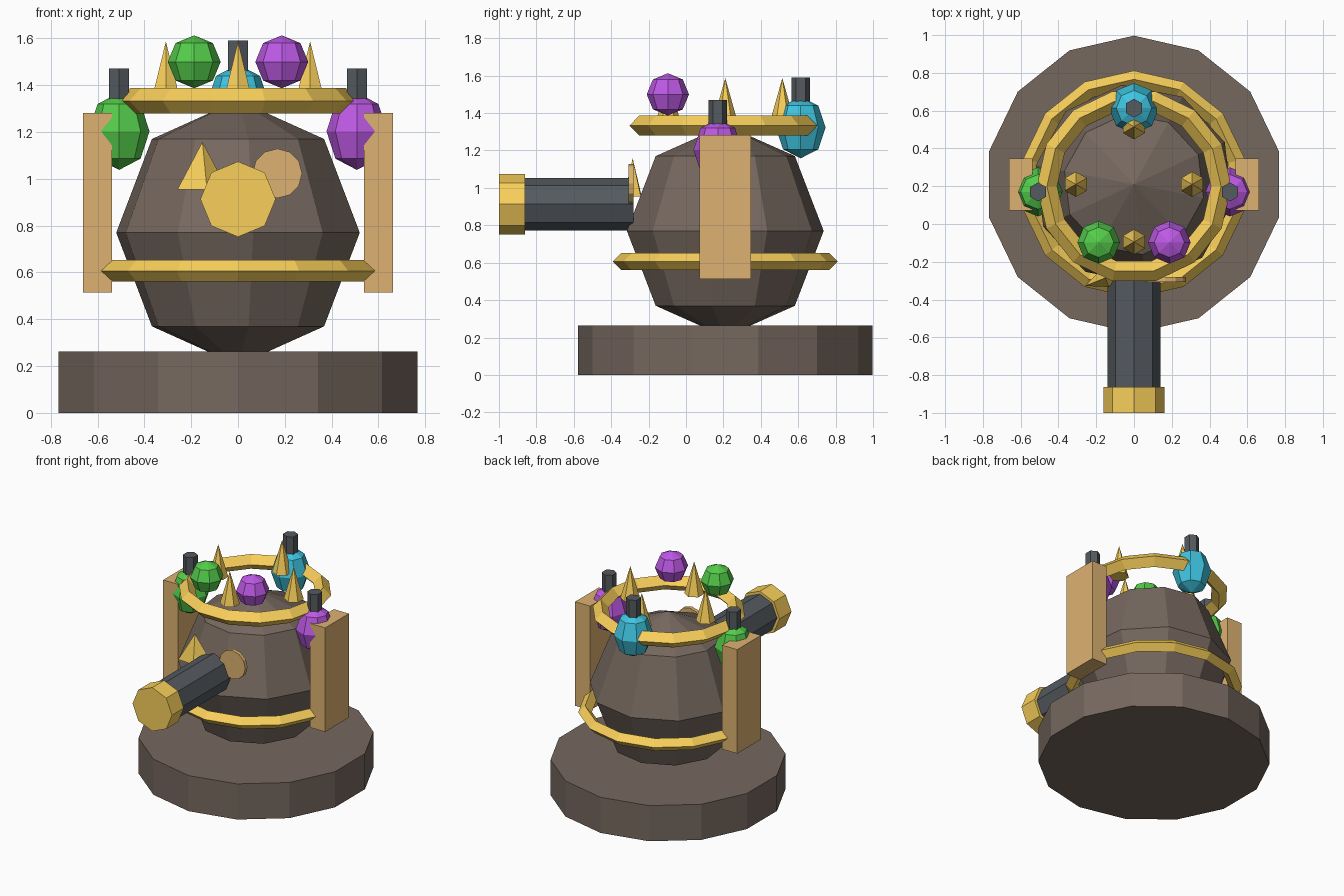
import bpy, math
from mathutils import Matrix

if "Cube" in bpy.data.objects:
    bpy.data.objects.remove(bpy.data.objects["Cube"])

CY = 0.21  # y of the main vertical axis


def material(name, rgb):
    m = bpy.data.materials.new(name)
    m.diffuse_color = (*rgb, 1)
    m.use_nodes = True
    m.node_tree.nodes["Principled BSDF"].inputs["Base Color"].default_value = m.diffuse_color
    return m


STONE = material("stone", (0.18, 0.138, 0.113))
GOLD = material("gold", (0.95, 0.63, 0.105))
TAN = material("tan", (0.73, 0.45, 0.165))
IRON = material("iron", (0.09, 0.103, 0.116))
GREEN = material("green", (0.09, 0.61, 0.07))
PURPLE = material("purple", (0.51, 0.10, 0.78))
CYAN = material("cyan", (0.05, 0.56, 0.75))


def lathe(name, profile, n, mat, loc, phase=90, rot=(0, 0, 0), scale=(1, 1, 1)):
    """Spin (radius, z) points round z into n flat sides; closed at both ends."""
    verts, faces, rings = [], [], []
    for r, z in profile:
        count = n if r > 0 else 1
        rings.append([len(verts) + i for i in range(count)])
        for i in range(count):
            a = math.radians(phase) + 2 * math.pi * i / n
            verts.append((r * math.cos(a), r * math.sin(a), z))
    for lo, hi in zip(rings, rings[1:]):
        for i in range(n):
            j = (i + 1) % n
            quad = [lo[i % len(lo)], lo[j % len(lo)], hi[j % len(hi)], hi[i % len(hi)]]
            faces.append(list(dict.fromkeys(quad)))
    if len(rings[0]) > 1:
        faces.append(rings[0][::-1])
    if len(rings[-1]) > 1:
        faces.append(rings[-1])
    mesh = bpy.data.meshes.new(name)
    mesh.from_pydata(verts, [], faces)
    mesh.materials.append(mat)
    ob = bpy.data.objects.new(name, mesh)
    bpy.context.collection.objects.link(ob)
    ob.location, ob.scale = loc, scale
    ob.rotation_euler = [math.radians(a) for a in rot]
    return ob


def ball(name, r, h, n, mat, loc, phase=90):
    k = math.sqrt(0.5)
    return lathe(name, [(0, -h), (r * k, -h * k), (r, 0), (r * k, h * k), (0, h)], n, mat, loc, phase)


def ring(name, y, z, major, minor, turn):
    bpy.ops.mesh.primitive_torus_add(major_segments=14, minor_segments=4, major_radius=major,
                                     minor_radius=minor, location=(0, y, z),
                                     rotation=(0, 0, math.radians(turn)))
    ob = bpy.context.object
    ob.name = name
    ob.data.materials.append(GOLD)


def potion(name, x, y, z, r, mat):
    ball(name + "_bottle", r, 0.165, 8, mat, (x, y, z))
    lathe(name + "_neck", [(0.05, 0.10), (0.05, 0.268)], 6, IRON, (x, y, z))


# Base and round pot
lathe("base", [(0.787, 0), (0.787, 0.263)], 14, STONE, (0, CY, 0))
ball("pot_body", 0.53, 0.566, 10, STONE, (0, CY, 0.77), phase=-11)

# Gold rings with a diamond section
ring("belt_ring", CY, 0.607, 0.556, 0.046, 90)
ring("crown_ring", 0.2, 1.333, 0.461, 0.054, 0)

# Side posts
for side, s in (("left", -1), ("right", 1)):
    bpy.ops.mesh.primitive_cube_add(size=1, location=(s * 0.6, CY, 0.898))
    post = bpy.context.object
    post.name = side + "_post"
    post.data.transform(Matrix.Diagonal((0.123, 0.276, 0.768, 1)))
    post.data.materials.append(TAN)

# Barrel and muzzle, pointing to the front
lathe("barrel", [(0.14, 0.28), (0.14, 0.87)], 8, IRON, (0, 0, 0.913), rot=(90, 0, 0))
lathe("muzzle", [(0.161, 0.862), (0.161, 1.0)], 8, GOLD, (0, 0, 0.913), rot=(90, 0, 0))

# Front ornaments: disc and small pyramid
lathe("front_disc", [(0.106, 0.28), (0.106, 0.307)], 12, TAN, (0.168, 0, 1.023), rot=(90, 0, 0))
lathe("front_pyramid", [(0.115, 0.955), (0, 1.158)], 4, GOLD, (-0.152, -0.285, 0),
      rot=(0, 0, 22), scale=(1, 0.45, 1))

# Crown spikes
for i in range(4):
    a = i * math.pi / 2
    lathe(f"crown_spike_{i + 1}", [(0.067, 1.35), (0, 1.587)], 6, GOLD,
          (0.308 * math.cos(a), CY + 0.305 * math.sin(a), 0))

# Floating balls and potion bottles
ball("green_ball", 0.113, 0.113, 8, GREEN, (-0.187, -0.097, 1.5))
ball("purple_ball", 0.113, 0.113, 8, PURPLE, (0.187, -0.097, 1.5))
potion("green", -0.508, 0.17, 1.203, 0.13, GREEN)
potion("purple", 0.508, 0.17, 1.203, 0.13, PURPLE)
potion("cyan", 0, 0.613, 1.323, 0.133, CYAN)
